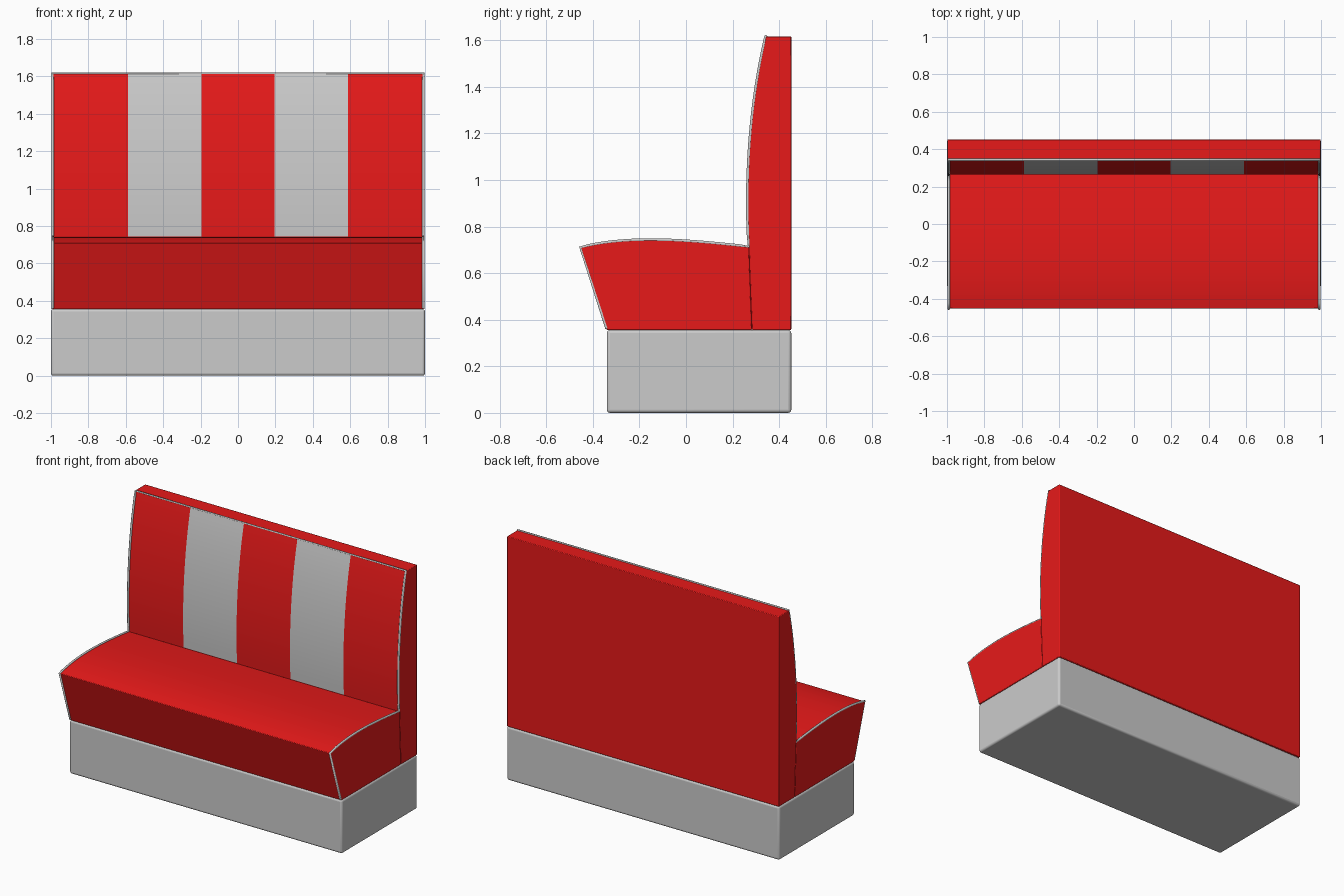
import bpy, bmesh, math
from mathutils import Vector
from mathutils.geometry import interpolate_bezier

if "Cube" in bpy.data.objects:
    bpy.data.objects.remove(bpy.data.objects["Cube"])

HALF = 0.997


def material(name, color):
    m = bpy.data.materials.new(name)
    m.diffuse_color = color
    m.use_nodes = True
    m.node_tree.nodes["Principled BSDF"].inputs["Base Color"].default_value = m.diffuse_color
    return m


red = material("red_vinyl", (0.8, 0.01, 0.01, 1))
grey = material("grey_vinyl", (0.8, 0.8, 0.8, 1))


def arc(a, h1, h2, b, n=20):
    pts = [Vector((0, y, z)) for y, z in (a, h1, h2, b)]
    return [(p.y, p.z) for p in interpolate_bezier(*pts, n)]


def finish(obj, bevel, segments):
    mod = obj.modifiers.new("edge_rounding", "BEVEL")
    mod.width, mod.segments = bevel, segments
    mod.limit_method, mod.angle_limit = "ANGLE", math.radians(35)
    bpy.ops.object.select_all(action="DESELECT")
    obj.select_set(True)
    bpy.context.view_layer.objects.active = obj
    bpy.ops.object.shade_smooth_by_angle(angle=math.radians(35))


def loft(name, profile, stations, mats=(), stripe_edges=0, bevel=0.004, segments=2):
    """Sweep a y-z profile along x; odd spans get the second material on the
    first stripe_edges profile edges."""
    bm = bmesh.new()
    rings = [[bm.verts.new((x, y, z)) for y, z in profile] for x in stations]
    n = len(profile)
    for s in range(len(rings) - 1):
        for i in range(n):
            j = (i + 1) % n
            f = bm.faces.new((rings[s][i], rings[s][j], rings[s + 1][j], rings[s + 1][i]))
            if i < stripe_edges and s % 2:
                f.material_index = 1
    bm.faces.new(rings[0])
    bm.faces.new(rings[-1])
    bmesh.ops.recalc_face_normals(bm, faces=bm.faces[:])
    mesh = bpy.data.meshes.new(name)
    bm.to_mesh(mesh)
    bm.free()
    for m in mats:
        mesh.materials.append(m)
    obj = bpy.data.objects.new(name, mesh)
    bpy.context.collection.objects.link(obj)
    finish(obj, bevel, segments)
    return obj


seat_top = arc((-0.453, 0.71), (-0.25, 0.763), (0.0, 0.743), (0.27, 0.713))
back_front = arc((0.27, 0.713), (0.25, 1.05), (0.285, 1.38), (0.343, 1.617))

# Plinth
loft("base", [(-0.34, 0), (0.452, 0), (0.452, 0.356), (-0.34, 0.356)],
     [-1, 1], bevel=0.014, segments=4)

# Cushion with a forward-leaning front
loft("seat", seat_top + [(0.283, 0.356), (-0.34, 0.356)], [-HALF, HALF], [red])

# Backrest with five alternating vertical panels
loft("backrest", back_front + [(0.452, 1.617), (0.452, 0.356), (0.283, 0.356)],
     [-HALF, -0.588, -0.196, 0.196, 0.588, HALF], [red, grey], len(back_front) - 1)

# Piping following the seat and backrest edges
side = [(-0.34, 0.362)] + seat_top + back_front[1:]
px = HALF - 0.006
path = [(-px, y, z) for y, z in side] + [(px, y, z) for y, z in reversed(side)]
curve = bpy.data.curves.new("piping", "CURVE")
curve.dimensions = "3D"
curve.bevel_depth = 0.007
curve.bevel_resolution = 3
curve.use_fill_caps = True
spline = curve.splines.new("POLY")
spline.points.add(len(path) - 1)
for p, co in zip(spline.points, path):
    p.co = (*co, 1)
    p.radius = 1
bpy.context.collection.objects.link(bpy.data.objects.new("piping", curve))
